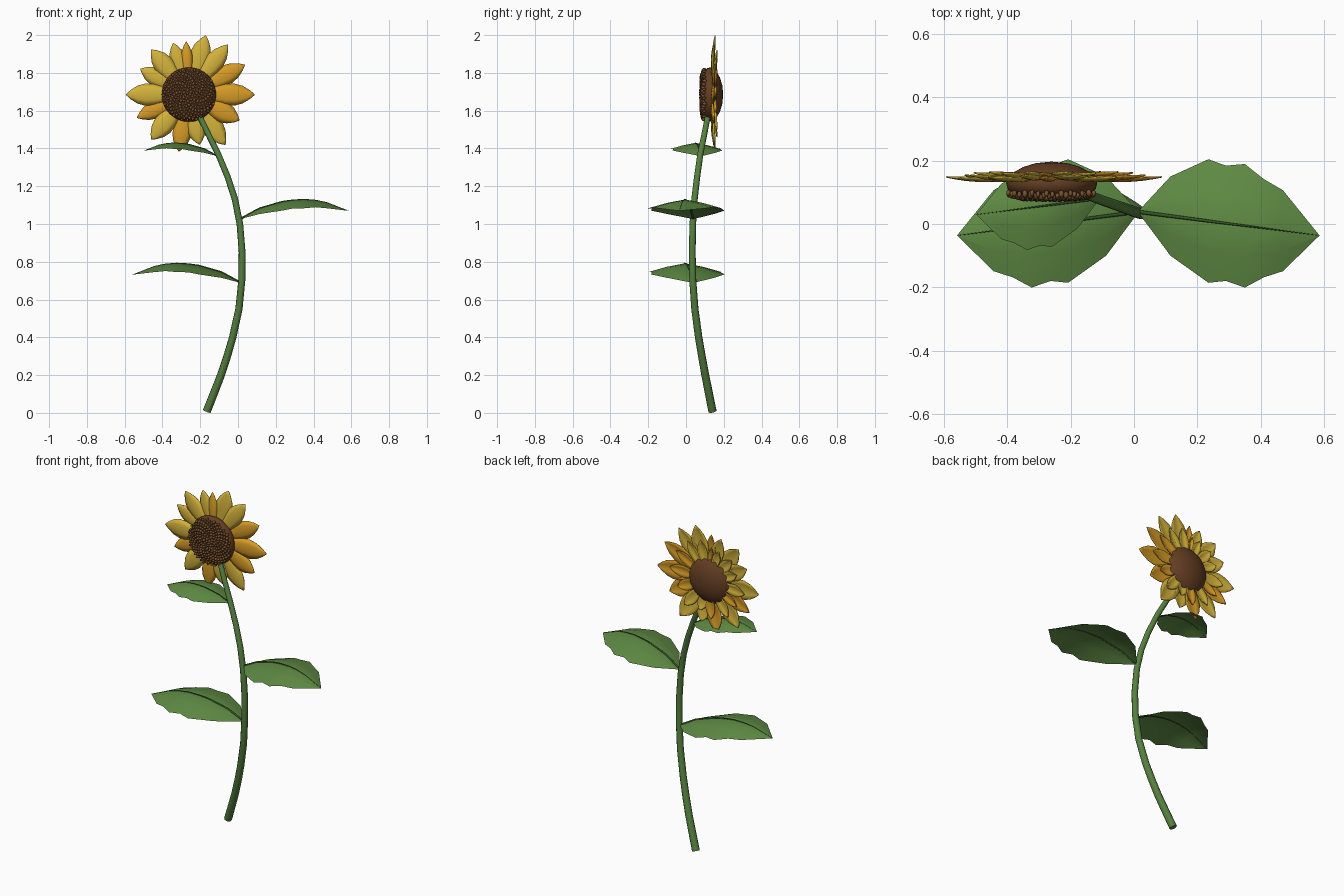
import bpy, bmesh, math
from mathutils import Vector, Matrix

old = bpy.data.objects.get("Cube")
if old:
    bpy.data.objects.remove(old, do_unlink=True)


def material(name, rgb):
    m = bpy.data.materials.new(name)
    m.use_nodes = True
    m.diffuse_color = (*rgb, 1)
    m.node_tree.nodes["Principled BSDF"].inputs["Base Color"].default_value = (*rgb, 1)
    return m


GREEN = material("leaf green", (0.115, 0.26, 0.058))
STEM = material("stem green", (0.09, 0.215, 0.05))
VEIN = material("dark green", (0.035, 0.09, 0.02))
YELLOW = material("petal yellow", (0.66, 0.45, 0.045))
ORANGE = material("petal orange", (0.68, 0.33, 0.02))
BROWN = material("disc brown", (0.13, 0.05, 0.017))
SEED = material("seed brown", (0.19, 0.085, 0.026))


def smooth(obj, angle):
    bpy.ops.object.select_all(action="DESELECT")
    obj.select_set(True)
    bpy.context.view_layer.objects.active = obj
    bpy.ops.object.shade_smooth_by_angle(angle=math.radians(angle))


def finish(name, bm, mat, angle=35):
    mesh = bpy.data.meshes.new(name)
    bm.to_mesh(mesh)
    bm.free()
    mesh.materials.append(mat)
    obj = bpy.data.objects.new(name, mesh)
    bpy.context.collection.objects.link(obj)
    smooth(obj, angle)
    return obj


def skin(bm, rows):
    """Join neighbouring rows of points with quads."""
    grid = [[bm.verts.new(p) for p in row] for row in rows]
    for a, b in zip(grid, grid[1:]):
        for i in range(len(a) - 1):
            bm.faces.new((a[i], a[i + 1], b[i + 1], b[i]))
    bmesh.ops.remove_doubles(bm, verts=bm.verts, dist=0.0005)
    bmesh.ops.recalc_face_normals(bm, faces=bm.faces)


def tube(name, points, radii, bevel, mat):
    """Swept round rod with a radius factor at every point."""
    curve = bpy.data.curves.new(name, "CURVE")
    curve.dimensions = "3D"
    curve.bevel_depth = bevel
    curve.bevel_resolution = 3
    curve.use_fill_caps = True
    spline = curve.splines.new("POLY")
    spline.points.add(len(points) - 1)
    for sp, p, r in zip(spline.points, points, radii):
        sp.co = (*p, 1)
        sp.radius = r
    curve.materials.append(mat)
    obj = bpy.data.objects.new(name, curve)
    bpy.context.collection.objects.link(obj)
    bpy.ops.object.select_all(action="DESELECT")
    obj.select_set(True)
    bpy.context.view_layer.objects.active = obj
    bpy.ops.object.convert(target="MESH")
    smooth(bpy.context.object, 50)


# Curved stem
stem = [(-0.165, 0.14, 0.009), (-0.125, 0.12, 0.11), (-0.09, 0.102, 0.2),
        (-0.057, 0.084, 0.3), (-0.028, 0.067, 0.4), (0.005, 0.047, 0.55),
        (0.02, 0.036, 0.7), (0.022, 0.033, 0.85), (0.01, 0.036, 1.0),
        (-0.016, 0.045, 1.13), (-0.055, 0.059, 1.25), (-0.105, 0.076, 1.37),
        (-0.155, 0.096, 1.47), (-0.205, 0.117, 1.575)]
tube("stem", stem, [1 - 0.025 * i for i in range(len(stem))], 0.022, STEM)

# Leaves: distance along, half width, height of the midrib
LEAF = [(0, 0.004, 0), (0.1, 0.125, 0.055), (0.22, 0.195, 0.09), (0.275, 0.182, 0.098),
        (0.335, 0.195, 0.102), (0.395, 0.155, 0.098), (0.455, 0.128, 0.086),
        (0.57, 0.001, 0.042)]


def leaf(name, base, side, size):
    def place(x, y, z):
        return Vector(base) + size * Vector((side * x, y - 0.13 * x, z))

    rows = [[place(x, k * w, z - 0.24 * w * abs(k) ** 1.3)
             for k in (-1, -0.5, 0, 0.5, 1)] for x, w, z in LEAF]
    bm = bmesh.new()
    skin(bm, rows)
    if bm.faces[:] and sum(f.normal.z for f in bm.faces) < 0:
        bmesh.ops.reverse_faces(bm, faces=bm.faces)
    finish(name, bm, GREEN)
    rib = [place(x, 0, z) for x, w, z in LEAF]
    tube(name + "_midrib", rib, [1 - 0.12 * i for i in range(len(rib))], 0.006 * size, VEIN)


leaf("left_leaf", (0.015, 0.038, 1.028), 1, 1)
leaf("lower_right_leaf", (0.012, 0.038, 0.69), -1, 1)
leaf("upper_right_leaf", (-0.11, 0.08, 1.36), -1, 0.68)

# Flower head
HEAD = Vector((-0.26, 0, 1.685))


def petal(name, degrees, length, width, y, mat):
    shape = [(0, 0.45), (0.2, 0.72), (0.4, 0.95), (0.58, 1), (0.75, 0.8), (0.9, 0.4), (1, 0.02)]
    start = 0.09
    turn = Matrix.Rotation(-math.radians(degrees), 4, "Y")
    rows = []
    for t, w in shape:
        r = start + t * (length - start)
        rows.append([HEAD + turn @ Vector((r, y + 0.006 * t - 0.012 * w * (1 - k * k), k * w * width))
                     for k in (-1, -0.5, 0, 0.5, 1)])
    bm = bmesh.new()
    skin(bm, rows)
    obj = finish(name, bm, mat)
    thick = obj.modifiers.new("thickness", "SOLIDIFY")
    thick.thickness = 0.004
    thick.offset = 0


# Front ring: angle, length, half width, orange or not
PETALS = [(0, 0.348, 0.058, 1), (28, 0.335, 0.052, 1), (52, 0.335, 0.05, 0),
          (74, 0.325, 0.054, 0), (93, 0.28, 0.03, 1), (107, 0.285, 0.042, 0),
          (130, 0.31, 0.052, 0), (152, 0.29, 0.048, 0), (180, 0.333, 0.058, 0),
          (204, 0.3, 0.045, 1), (230, 0.31, 0.054, 0), (260, 0.305, 0.05, 1),
          (282, 0.27, 0.048, 0), (306, 0.328, 0.056, 0), (333, 0.3, 0.055, 1)]
for i, (angle, length, width, orange) in enumerate(PETALS):
    petal(f"petal_{i + 1}", angle, length, width, 0.143 + 0.005 * (i % 2),
          ORANGE if orange else YELLOW)
    # Shorter petal behind each one
    petal(f"back_petal_{i + 1}", angle + 4, length * 0.74, width * 0.62,
          0.156 + 0.003 * (i % 2), ORANGE if orange else YELLOW)

# Seed disc: rounded back and flatter front, turned about the y axis
profile = [(0, 0.197), (0.05, 0.192), (0.09, 0.18), (0.12, 0.163), (0.138, 0.146),
           (0.144, 0.13), (0.139, 0.11), (0.125, 0.095), (0.09, 0.088), (0, 0.084)]
sides = 32
bm = bmesh.new()
skin(bm, [[HEAD + Vector((r * math.cos(a), y, r * math.sin(a))) for r, y in profile]
          for a in (math.tau * i / sides for i in range(sides + 1))])
finish("seed_disc", bm, BROWN, 40)

# Seeds in a spiral over the front
bm = bmesh.new()
count = 230
for i in range(count):
    r = 0.139 * math.sqrt((i + 0.5) / count)
    a = i * math.pi * (3 - math.sqrt(5))
    y = 0.082 + 0.016 * (r / 0.139) ** 5
    spot = HEAD + Vector((r * math.cos(a), y, r * math.sin(a)))
    size = 0.0078 + 0.0015 * (i % 3 == 0)
    bmesh.ops.create_icosphere(bm, subdivisions=1, radius=size,
                               matrix=Matrix.Translation(spot) @ Matrix.Diagonal((1, 1.5, 1, 1)))
finish("seeds", bm, SEED, 60)
